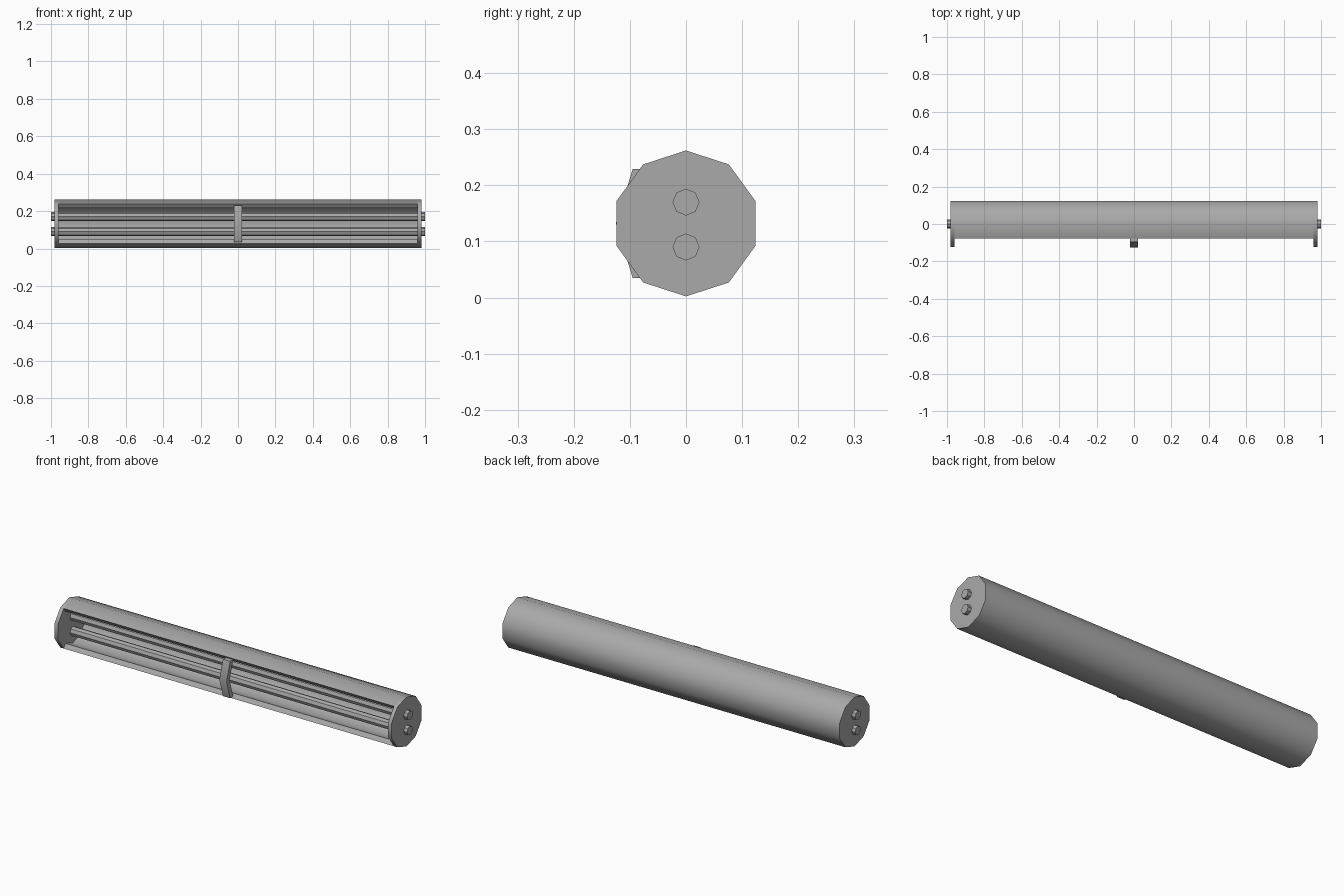
import bpy
import bmesh
from math import cos, sin, radians

if "Cube" in bpy.data.objects:
    bpy.data.objects.remove(bpy.data.objects["Cube"], do_unlink=True)

CZ = 0.132          # height of the tube axis
R_OUT, R_IN = 0.13, 0.104
X_CAP, X_WALL = 0.98, 0.96

grey = bpy.data.materials.new("plain grey")
grey.use_nodes = True
grey.diffuse_color = (0.4, 0.4, 0.4, 1)
grey.node_tree.nodes["Principled BSDF"].inputs["Base Color"].default_value = (0.4, 0.4, 0.4, 1)


def ring(radius, sides, cz=CZ, count=None, start=0):
    """Points (y, z) around the x axis, starting at the top and turning to the back."""
    step = radians(360 / sides)
    return [(radius * sin(step * i), cz + radius * cos(step * i))
            for i in range(start, start + (count or sides))]


def prism(name, profile, x0, x1, ends=True):
    """Extrude a (y, z) profile along x."""
    bm = bmesh.new()
    a = [bm.verts.new((x0, y, z)) for y, z in profile]
    b = [bm.verts.new((x1, y, z)) for y, z in profile]
    n = len(profile)
    for i in range(n):
        j = (i + 1) % n
        bm.faces.new((a[i], a[j], b[j], b[i]))
    bm.faces.new(a)
    bm.faces.new(b[::-1])
    bmesh.ops.recalc_face_normals(bm, faces=bm.faces)
    if not ends:
        caps = [f for f in bm.faces if abs(f.normal.x) > 0.9]
        bmesh.ops.delete(bm, geom=caps, context='FACES_ONLY')
    mesh = bpy.data.meshes.new(name)
    bm.to_mesh(mesh)
    bm.free()
    mesh.materials.append(grey)
    ob = bpy.data.objects.new(name, mesh)
    bpy.context.collection.objects.link(ob)
    bpy.ops.object.select_all(action='DESELECT')
    ob.select_set(True)
    bpy.context.view_layer.objects.active = ob
    bpy.ops.object.shade_smooth_by_angle(angle=radians(40))
    return ob


# Thick ten-sided shell, with the three front sides left open
outer = ring(R_OUT, 10, count=8, start=-1)
inner = ring(R_IN, 10, count=8, start=-1)
prism("shell", outer + inner[::-1], -X_WALL, X_WALL, ends=False)

# Full end plates
for side, s in (("left", 1), ("right", -1)):
    prism(side + "_end_plate", ring(R_OUT, 10), s * X_WALL, s * X_CAP)

# Two rods running through both plates
for name, z in (("upper_rod", 0.17), ("lower_rod", 0.09)):
    prism(name, ring(0.024, 8, cz=z), -1, 1)

# Bent strap across the middle of the opening
strap = [(-0.125, CZ), (-0.095, CZ + 0.097), (-0.07, CZ + 0.097),
         (-0.1, CZ), (-0.07, CZ - 0.097), (-0.095, CZ - 0.097)]
prism("strap", strap, -0.021, 0.021)
